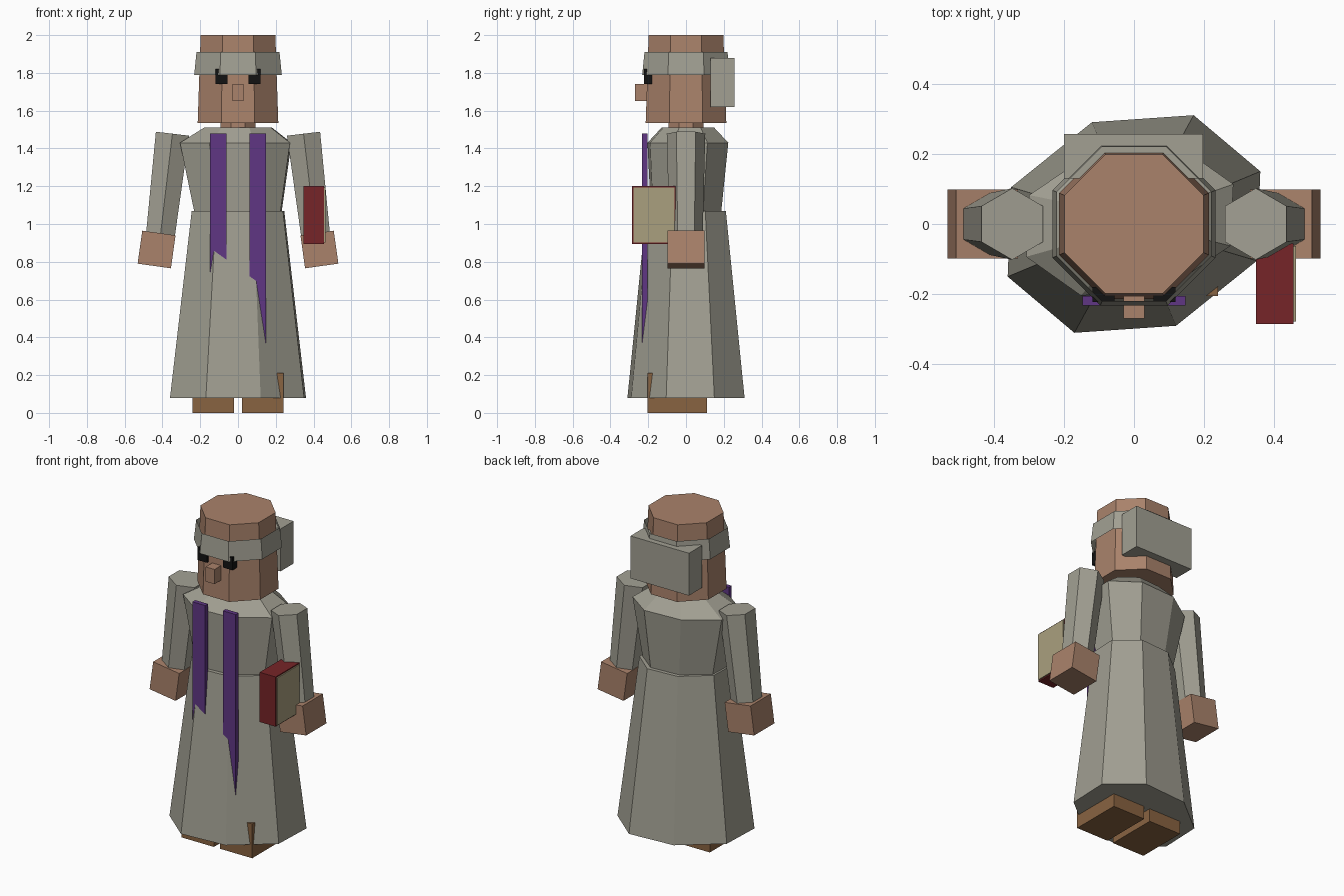
import bpy, bmesh, math
from mathutils import Matrix, Vector

cube = bpy.data.objects.get("Cube")
if cube:
    bpy.data.objects.remove(cube, do_unlink=True)


def material(name, rgb):
    m = bpy.data.materials.new(name)
    m.use_nodes = True
    m.diffuse_color = (*rgb, 1)
    m.node_tree.nodes["Principled BSDF"].inputs["Base Color"].default_value = (*rgb, 1)
    return m


CLOTH = material("grey cloth", (0.36, 0.35, 0.29))
SKIN = material("skin", (0.40, 0.225, 0.147))
PURPLE = material("purple cloth", (0.115, 0.037, 0.23))
RED = material("red leather", (0.18, 0.018, 0.021))
PAPER = material("paper", (0.40, 0.35, 0.21))
BROWN = material("brown leather", (0.25, 0.125, 0.053))
BLACK = material("black", (0.006, 0.006, 0.006))


def finish(name, bm, mat):
    bmesh.ops.recalc_face_normals(bm, faces=bm.faces)
    mesh = bpy.data.meshes.new(name)
    bm.to_mesh(mesh)
    bm.free()
    mesh.materials.append(mat)
    obj = bpy.data.objects.new(name, mesh)
    bpy.context.collection.objects.link(obj)
    return obj


def box(name, lo, hi, mat, tilt=0):
    """Box between two corners, turned about the y axis through its centre."""
    lo, hi = Vector(lo), Vector(hi)
    bm = bmesh.new()
    bmesh.ops.create_cube(bm, size=1, matrix=Matrix.Translation((lo + hi) / 2)
                          @ Matrix.Rotation(tilt, 4, 'Y')
                          @ Matrix.Diagonal((*(hi - lo), 1)))
    return finish(name, bm, mat)


def loft(name, rings, mat, caps=True):
    """Skin a stack of rings with equal point counts."""
    bm = bmesh.new()
    loops = [[bm.verts.new(p) for p in ring] for ring in rings]
    n = len(loops[0])
    for a, b in zip(loops, loops[1:]):
        for i in range(n):
            j = (i + 1) % n
            bm.faces.new((a[i], a[j], b[j], b[i]))
    if caps:
        bm.faces.new(loops[0][::-1])
        bm.faces.new(loops[-1])
    return finish(name, bm, mat)


def octagon(r, z):
    return [(r * math.cos(a), r * math.sin(a), z)
            for a in (math.pi * (i + 0.5) / 4 for i in range(8))]


# Robe outline: a lopsided octagon, symmetric through its centre
half = [(0.36, 0.15), (0.17, 0.31), (-0.12, 0.29), (-0.35, 0.105)]
outline = half + [(-x, -y) for x, y in half]


def robe_ring(sx, sy, z, dx=0, dy=0):
    return [(x * sx + dx, y * sy + dy, z) for x, y in outline]


loft("robe_skirt", [robe_ring(1, 1, 0.08), robe_ring(0.68, 0.68, 1.07)], CLOTH)
loft("robe_torso", [robe_ring(0.64, 0.6, 1.06),
                    robe_ring(0.82, 0.69, 1.43, -0.012, 0.01),
                    robe_ring(0.5, 0.45, 1.51, 0, 0.01)], CLOTH)

# Head, neck and open headband
loft("neck", [octagon(0.1, 1.49), octagon(0.1, 1.55)], SKIN)
loft("head", [octagon(0.231, 1.535), octagon(0.214, 2.0)], SKIN)
loft("headband", [octagon(0.251, 1.79), octagon(0.238, 1.91)], CLOTH, caps=False)
box("headband_back_block", (-0.2, 0.13, 1.62), (0.197, 0.257, 1.88), CLOTH)
box("nose", (-0.03, -0.27, 1.65), (0.03, -0.19, 1.74), SKIN)

# Paired parts
for side, s in (("left", 1), ("right", -1)):
    def pair_box(part, lo, hi, mat, tilt=0):
        x0, x1 = sorted((s * lo[0], s * hi[0]))
        box(f"{side}_{part}", (x0, *lo[1:]), (x1, *hi[1:]), mat, tilt)

    pair_box("eye", (0.055, -0.222, 1.74), (0.118, -0.18, 1.82), BLACK)
    pair_box("foot", (0.02, -0.205, 0), (0.24, 0.112, 0.21), BROWN)
    pair_box("stole_strip", (0.06, -0.232, 0.25), (0.147, -0.205, 1.48), PURPLE)
    pair_box("hand", (0.342, -0.098, 0.777), (0.52, 0.098, 0.953), SKIN,
             -s * math.radians(8))

    # Six-sided sleeve leaning outward
    top, bottom = Vector((s * 0.347, 0, 1.478)), Vector((s * 0.412, 0, 0.93))
    turn = (top - bottom).to_track_quat('Z', 'Y').to_matrix()
    rings = []
    for centre, r in ((bottom, 0.088), (top, 0.102)):
        rings.append([centre + Matrix.Rotation(math.pi / 3 * i, 3, 'Z')
                      @ Vector((r, 0, 0)) for i in range(6)])
        flat = rings[-1]
        rings[-1] = [centre + turn @ (p - centre) for p in flat]
    loft(f"{side}_sleeve", rings, CLOTH)

# Book held in the left hand
box("book_cover", (0.347, -0.285, 0.895), (0.455, -0.055, 1.2), RED)
box("book_pages", (0.45, -0.278, 0.902), (0.462, -0.062, 1.193), PAPER)
